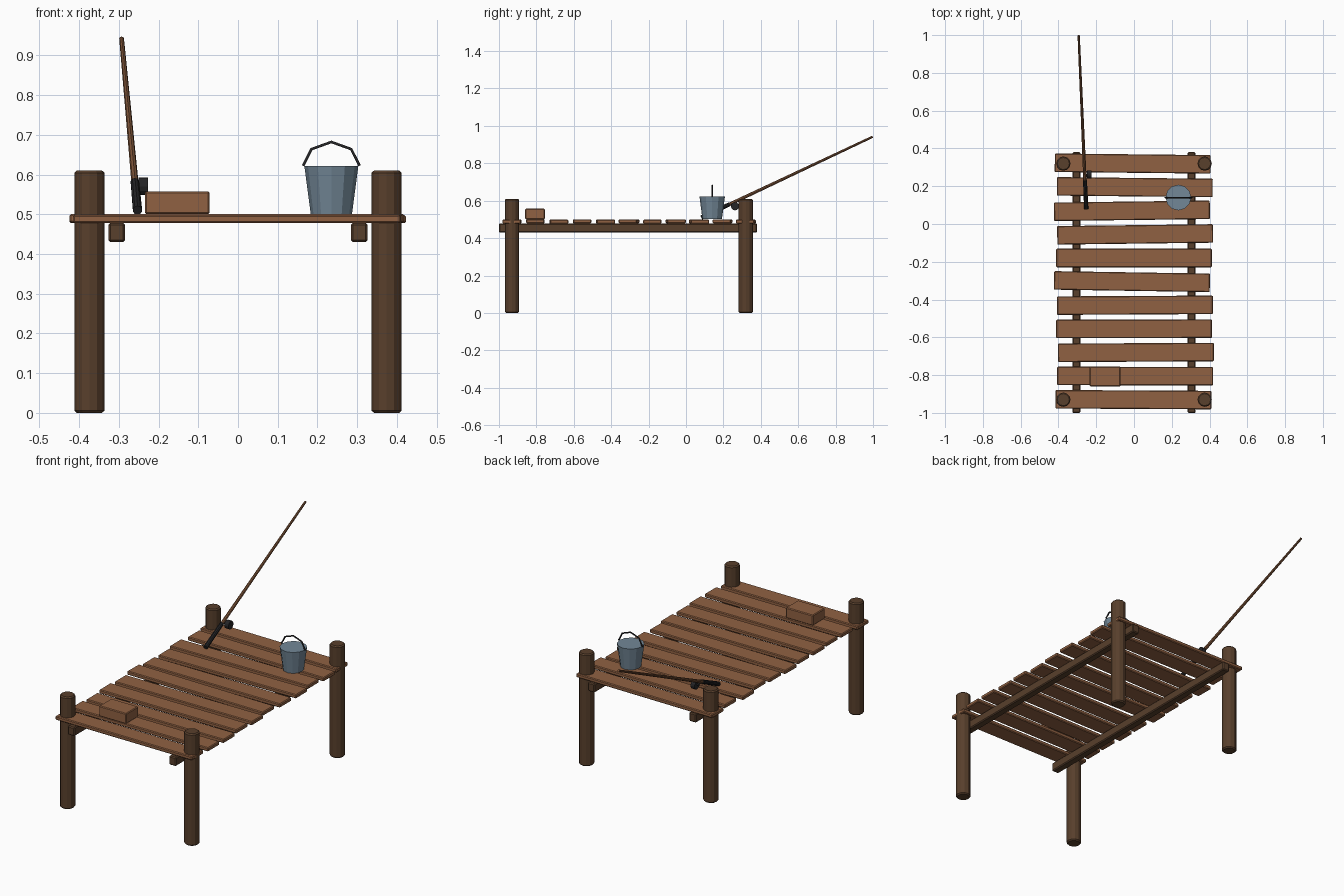
import bpy
import math
from mathutils import Vector

cube = bpy.data.objects.get("Cube")
if cube:
    bpy.data.objects.remove(cube, do_unlink=True)


def material(name, rgb):
    mat = bpy.data.materials.new(name)
    mat.use_nodes = True
    colour = (*rgb, 1)
    mat.diffuse_color = colour
    mat.node_tree.nodes["Principled BSDF"].inputs["Base Color"].default_value = colour
    return mat


plank_wood = material("plank wood", (0.28, 0.12, 0.055))
post_wood = material("dark post wood", (0.098, 0.05, 0.025))
rod_wood = material("rod wood", (0.22, 0.095, 0.042))
steel = material("blue grey steel", (0.17, 0.245, 0.31))
black = material("black grip", (0.018, 0.018, 0.02))


def finish(obj, name, mat, bevel=0):
    obj.name = name
    obj.data.materials.append(mat)
    if bevel:
        mod = obj.modifiers.new("soft edges", "BEVEL")
        mod.width = bevel
        mod.segments = 1
        mod.limit_method = "ANGLE"
        mod.angle_limit = math.radians(50)
    return obj


def box(name, centre, size, mat, bevel=0.004, yaw=0):
    bpy.ops.mesh.primitive_cube_add(size=1, location=centre)
    obj = bpy.context.object
    obj.scale = size
    bpy.ops.object.transform_apply(location=False, rotation=False, scale=True)
    obj.rotation_euler.z = yaw
    return finish(obj, name, mat, bevel)


def tube(name, start, end, r1, r2, mat, sides=12, bevel=0):
    a, b = Vector(start), Vector(end)
    bpy.ops.mesh.primitive_cone_add(vertices=sides, radius1=r1, radius2=r2,
                                    depth=(b - a).length, location=(a + b) / 2)
    obj = bpy.context.object
    obj.rotation_euler = (b - a).to_track_quat("Z", "Y").to_euler()
    return finish(obj, name, mat, bevel)


# Posts and long beams
FRONT, BACK = -0.93, 0.32
for side, x in (("left", 0.374), ("right", -0.374)):
    for end, y in (("front", FRONT), ("back", BACK)):
        tube(f"{end}_{side}_post", (x, y, 0), (x, y, 0.61), 0.038, 0.038,
             post_wood, 12, 0.006)
    bx = math.copysign(0.305, x)
    box(f"{side}_beam", (bx, -0.31, 0.454), (0.042, 1.38, 0.048), post_wood, 0.005)

# Deck planks, front to back: sideways shift and slight yaw in degrees
lay = [(-0.003, -0.3), (0.006, -0.1), (0.01, 0.3), (0, 0.1), (0.005, 0.3), (-0.011, -0.9),
       (0, 0), (0.006, 0.7), (-0.011, 0.7), (0.004, -0.6), (-0.007, -0.6)]
for i, (shift, yaw) in enumerate(lay):
    y = FRONT + (BACK - FRONT) * i / (len(lay) - 1)
    lift = 0.001 if i % 2 else -0.001
    box(f"plank_{i + 1}", (shift, y, 0.489 + lift), (0.825, 0.098, 0.021),
        plank_wood, 0.004, math.radians(yaw))

# Tackle box
box("tackle_box", (-0.153, -0.807, 0.529), (0.163, 0.105, 0.057), plank_wood)

# Bucket with a bent wire handle
bx, by = 0.235, 0.14
tube("bucket", (bx, by, 0.501), (bx, by, 0.622), 0.052, 0.068, steel, 12)
curve = bpy.data.curves.new("bucket_handle", "CURVE")
curve.dimensions = "3D"
curve.bevel_depth = 0.004
curve.bevel_resolution = 1
curve.use_fill_caps = True
wire = [(-0.071, 0.622), (-0.05, 0.664), (0, 0.682), (0.05, 0.664), (0.071, 0.622)]
spline = curve.splines.new("POLY")
spline.points.add(len(wire) - 1)
for point, (dx, z) in zip(spline.points, wire):
    point.co = (bx + dx, by, z, 1)
handle = bpy.data.objects.new("bucket_handle", curve)
bpy.context.collection.objects.link(handle)
finish(handle, "bucket_handle", black)

# Fishing rod with grip and reel
butt, tip = Vector((-0.253, 0.082, 0.51)), Vector((-0.293, 0.998, 0.942))
grip_end = butt.lerp(tip, 0.165)
tube("rod_grip", butt, grip_end, 0.012, 0.011, black, 10)
tube("rod_shaft", grip_end, tip, 0.009, 0.006, rod_wood, 8)
reel = Vector((-0.238, 0.262, 0.57))
half = Vector((0.012, 0, 0))
tube("reel", reel - half, reel + half, 0.022, 0.022, black, 12)
tube("reel_foot", butt.lerp(tip, 0.17), reel - half, 0.006, 0.006, black, 6)
